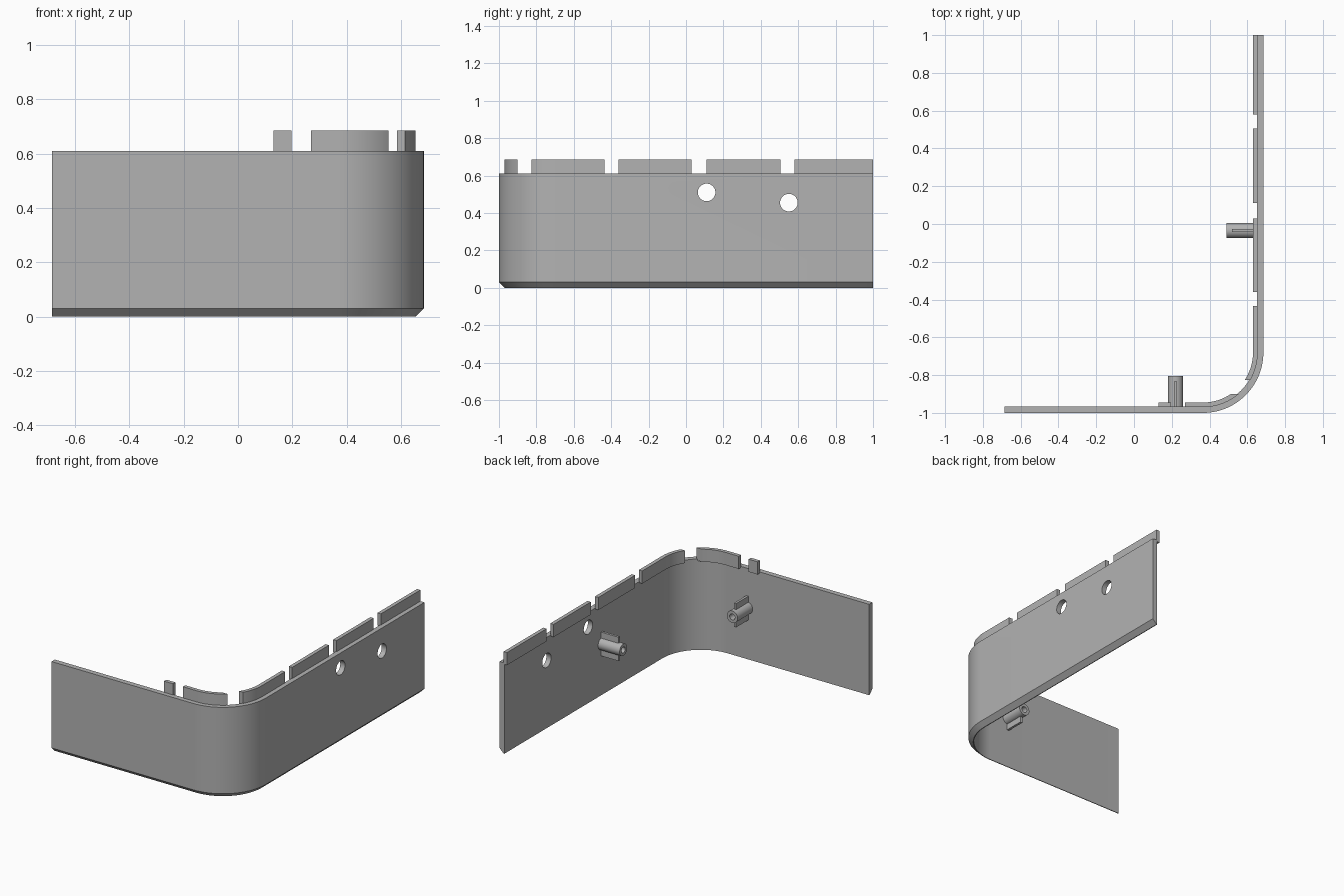
import bpy, bmesh
from math import sin, cos, acos, pi, radians
from mathutils import Vector, Matrix

if "Cube" in bpy.data.objects:
    bpy.data.objects.remove(bpy.data.objects["Cube"])

HALF_X, RADIUS = 0.685, 0.32
CX, CY = HALF_X - RADIUS, RADIUS - 1
WALL, TOP = 0.035, 0.61
PIN_Z = 0.345

grey = bpy.data.materials.new("plain_grey")
grey.use_nodes = True
grey.diffuse_color = (0.45, 0.45, 0.45, 1)
grey.node_tree.nodes["Principled BSDF"].inputs["Base Color"].default_value = (0.45, 0.45, 0.45, 1)


def make(name, bm):
    bmesh.ops.recalc_face_normals(bm, faces=bm.faces)
    mesh = bpy.data.meshes.new(name)
    bm.to_mesh(mesh)
    bm.free()
    mesh.materials.append(grey)
    ob = bpy.data.objects.new(name, mesh)
    bpy.context.collection.objects.link(ob)
    return ob


def smooth(ob):
    bpy.ops.object.select_all(action='DESELECT')
    ob.select_set(True)
    bpy.context.view_layer.objects.active = ob
    bpy.ops.object.shade_smooth_by_angle(angle=radians(30))


def arc(offset, a0, a1, steps=24):
    """Corner arc; the angle runs from the front side (0) to the right side (pi/2)."""
    r = RADIUS - offset
    angles = [a0 + (a1 - a0) * i / steps for i in range(steps + 1)]
    return [(CX + r * sin(a), CY - r * cos(a)) for a in angles]


def angle_at(offset, y):
    return acos((CY - y) / (RADIUS - offset))


def sweep(name, section, path):
    """Sweep (offset, z) section points along path(offset)."""
    bm = bmesh.new()
    rails = [[bm.verts.new((x, y, z)) for x, y in path(o)] for o, z in section]
    for i, a in enumerate(rails):
        b = rails[(i + 1) % len(rails)]
        for j in range(len(a) - 1):
            bm.faces.new((a[j], a[j + 1], b[j + 1], b[j]))
    for end in (0, -1):
        bm.faces.new([r[end] for r in rails])
    return make(name, bm)


# Curved wall with a chamfered outer bottom edge
wall = sweep("corner_wall",
             [(0, TOP), (0, 0.03), (0.03, 0), (WALL, 0), (WALL, TOP)],
             lambda o: [(-HALF_X, o - 1)] + arc(o, 0, pi / 2) + [(HALF_X - o, 1)])

# Two round holes through the right wall
for y, z in ((0.11, 0.51), (0.55, 0.455)):
    bm = bmesh.new()
    bmesh.ops.create_cone(bm, cap_ends=True, segments=40, radius1=0.047, radius2=0.047, depth=0.3,
                          matrix=Matrix.Translation((HALF_X, y, z)) @ Matrix.Rotation(pi / 2, 4, 'Y'))
    cutter = make("hole_cutter", bm)
    cutter.hide_render = True
    mod = wall.modifiers.new("hole", 'BOOLEAN')
    mod.operation, mod.solver, mod.object = 'DIFFERENCE', 'EXACT', cutter
    bpy.context.view_layer.objects.active = wall
    bpy.ops.object.modifier_apply(modifier=mod.name)
    bpy.data.objects.remove(cutter)
smooth(wall)

# Locating tabs along the inner top edge
tab = [(0.03, 0.685), (0.03, 0.6), (0.055, 0.6), (0.055, 0.685)]
sweep("front_small_tab", tab, lambda o: [(0.13, o - 1), (0.197, o - 1)])
smooth(sweep("front_curved_tab", tab,
             lambda o: [(0.27, o - 1)] + arc(o, 0, angle_at(o, -0.9))))
smooth(sweep("side_curved_tab", tab,
             lambda o: arc(o, angle_at(o, -0.825), pi / 2) + [(HALF_X - o, -0.435)]))
for i, (y0, y1) in enumerate(((-0.36, 0.03), (0.11, 0.505), (0.58, 1))):
    sweep(f"side_tab_{i + 1}", tab, lambda o: [(HALF_X - o, y0), (HALF_X - o, y1)])


def pin(name, base, yaw):
    """Hollow peg with a vertical fin above and below, pointing along local +x."""
    place = Matrix.Translation(base) @ Matrix.Rotation(yaw, 4, 'Z')
    bm = bmesh.new()
    n = 32
    profile = [(0, 0.04), (0.16, 0.04), (0.16, 0.02), (0.02, 0.02)]
    rings = [[bm.verts.new((x, r * cos(2 * pi * k / n), r * sin(2 * pi * k / n)))
              for k in range(n)] for x, r in profile]
    for a, b in zip(rings, rings[1:]):
        for k in range(n):
            m = (k + 1) % n
            bm.faces.new((a[k], a[m], b[m], b[k]))
    bm.faces.new(rings[0])
    bm.faces.new(rings[-1])
    bm.transform(place)
    smooth(make(name + "_peg", bm))
    for side, label in ((1, "upper"), (-1, "lower")):
        bm = bmesh.new()
        bmesh.ops.create_cube(bm, size=1)
        bm.transform(place @ Matrix.Translation((0.064, 0, side * 0.058))
                     @ Matrix.Diagonal((0.132, 0.016, 0.044, 1)))
        make(f"{name}_{label}_fin", bm)


# Pegs on the inner faces
pin("front", Vector((0.22, WALL - 1, PIN_Z)), pi / 2)
pin("side", Vector((HALF_X - WALL, -0.035, PIN_Z)), pi)
